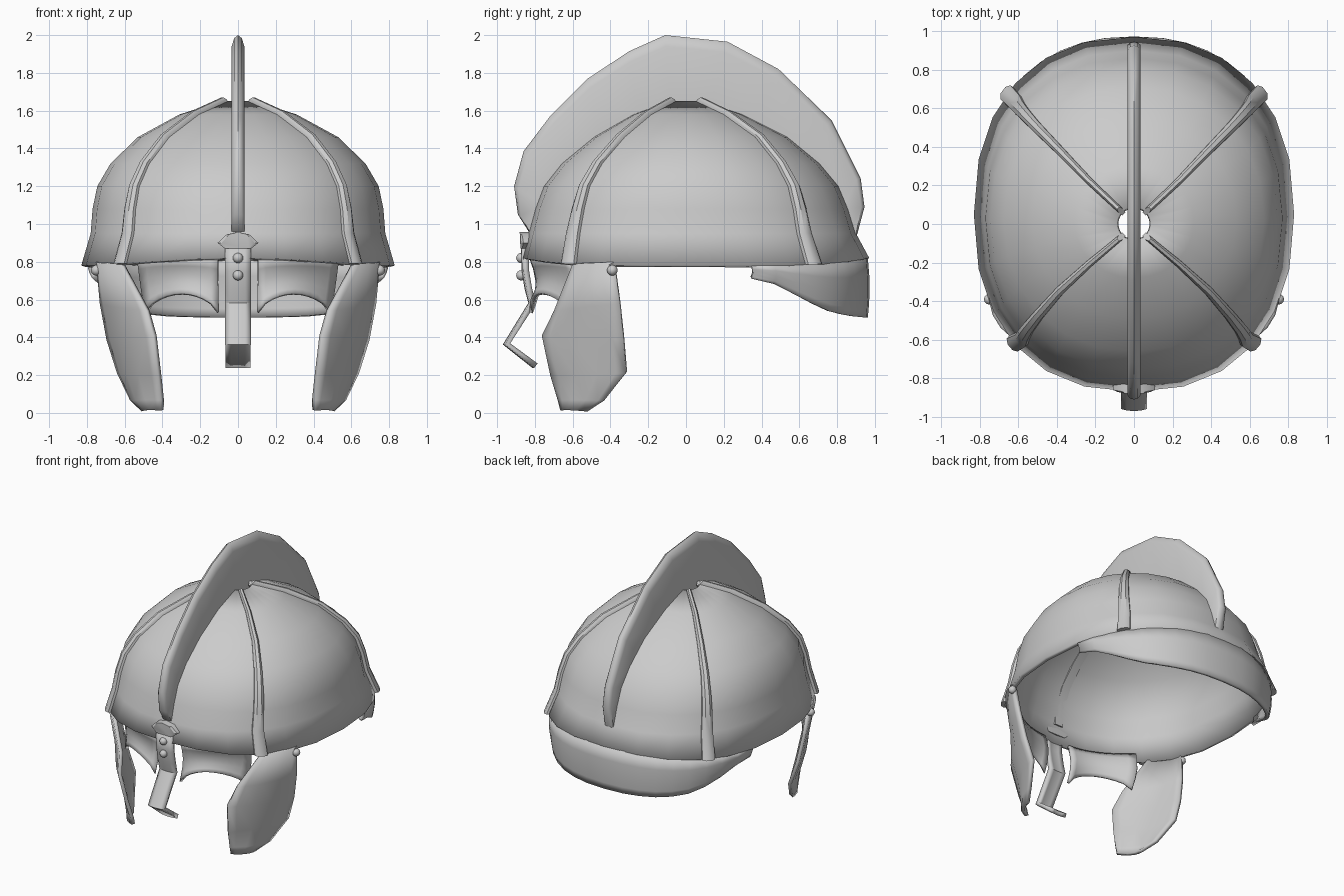
import bpy, bmesh
from math import sin, cos, pi, radians, copysign

if "Cube" in bpy.data.objects:
    bpy.data.objects.remove(bpy.data.objects["Cube"], do_unlink=True)

steel = bpy.data.materials.new("plain_grey")
steel.use_nodes = True
steel.diffuse_color = (0.6, 0.6, 0.6, 1)
steel.node_tree.nodes["Principled BSDF"].inputs["Base Color"].default_value = (0.6, 0.6, 0.6, 1)


def finish(name, bm, thickness=0, offset=0, mirror=False, angle=35):
    """Turn a bmesh into a smooth-shaded object with optional shell and mirror."""
    mesh = bpy.data.meshes.new(name)
    bm.to_mesh(mesh)
    bm.free()
    mesh.materials.append(steel)
    obj = bpy.data.objects.new(name, mesh)
    bpy.context.collection.objects.link(obj)
    bpy.ops.object.select_all(action='DESELECT')
    obj.select_set(True)
    bpy.context.view_layer.objects.active = obj
    bpy.ops.object.shade_smooth_by_angle(angle=radians(angle))
    if thickness:
        shell = obj.modifiers.new("shell", 'SOLIDIFY')
        shell.thickness = thickness
        shell.offset = offset
    if mirror:
        obj.modifiers.new("mirror", 'MIRROR').use_mirror_merge = False
    return obj


def loft(rows, closed=False, caps=False, recalc=True):
    """Skin a list of equally long point rows."""
    bm = bmesh.new()
    grid = [[bm.verts.new(p) for p in row] for row in rows]
    n = len(grid[0])
    for a, b in zip(grid, grid[1:]):
        for i in range(n if closed else n - 1):
            j = (i + 1) % n
            bm.faces.new((a[i], a[j], b[j], b[i]))
    if caps:
        bm.faces.new(grid[0])
        bm.faces.new(grid[-1])
    if recalc:
        bmesh.ops.recalc_face_normals(bm, faces=bm.faces)
    return bm


def interp(table, x):
    for (x0, y0), (x1, y1) in zip(table, table[1:]):
        if x <= x1:
            return y0 + (y1 - y0) * max(0, x - x0) / (x1 - x0)
    return table[-1][1]


# Bowl levels: height, half width, front depth, back depth
LEVELS = [(0.78, 0.83, 0.87, 0.97), (0.95, 0.78, 0.835, 0.9), (1.08, 0.77, 0.80, 0.86),
          (1.2, 0.745, 0.755, 0.81), (1.32, 0.675, 0.66, 0.71), (1.46, 0.53, 0.49, 0.54),
          (1.58, 0.31, 0.28, 0.3), (1.65, 0.09, 0.09, 0.09)]


def bowl_point(level, t, out=0):
    """Point on the rounded-oval bowl at angle t, pushed outwards by out."""
    z, rx, front, back = LEVELS[level]
    power = 2 / (2.3 - 0.3 * level / (len(LEVELS) - 1))
    c, s = cos(t), sin(t)
    x = (rx + out) * copysign(abs(c) ** power, c)
    y = (back - front) / 2 + ((front + back) / 2 + out) * copysign(abs(s) ** power, s)
    if level == 0:
        z += 0.04 * s ** 4
    return (x, y, z + out * level / 9)


# Bowl with flared rim and open crown
SIDES = 24
bowl = loft([[bowl_point(k, 2 * pi * i / SIDES) for i in range(SIDES)]
             for k in range(len(LEVELS))], closed=True, recalc=False)
finish("bowl", bowl, 0.03, -1)

# Four raised ribs, tapering towards the crown
for name, sign, base in (("back_ribs", 1, 40), ("front_ribs", -1, 44)):
    rows = []
    for k, level in enumerate(LEVELS):
        f = k / (len(LEVELS) - 1)
        t = sign * radians(base + (45 - base) * f)
        half = (0.05 - 0.035 * f) / level[1]
        rows.append([bowl_point(k, t + half * u, h) for u, h in
                     ((-1, -0.015), (-0.9, 0.012), (-0.4, 0.026), (0.4, 0.026),
                      (0.9, 0.012), (1, -0.015))])
    finish(name, loft(rows, closed=True, caps=True), mirror=True)

# Crest fin: outer and inner edge, each as (y, z)
OUTER = [(-0.82, 0.94), (-0.89, 1.05), (-0.91, 1.2), (-0.86, 1.385), (-0.72, 1.57),
         (-0.52, 1.77), (-0.3, 1.915), (-0.11, 2), (0.22, 1.965), (0.49, 1.82),
         (0.77, 1.55), (0.925, 1.24), (0.945, 1.09), (0.905, 0.94)]
INNER = [(-0.79, 0.93), (-0.79, 1), (-0.76, 1.1), (-0.71, 1.2), (-0.59, 1.33),
         (-0.45, 1.44), (-0.25, 1.55), (-0.08, 1.6), (0.12, 1.6), (0.35, 1.52),
         (0.6, 1.36), (0.77, 1.2), (0.83, 1.08), (0.86, 0.94)]
rows = []
for (oy, oz), (iy, iz) in zip(OUTER, INNER):
    rows.append([(x, iy + (oy - iy) * f, iz + (oz - iz) * f) for x, f in
                 ((-0.034, 0), (-0.034, 0.85), (-0.02, 0.96), (0, 1),
                  (0.02, 0.96), (0.034, 0.85), (0.034, 0))])
finish("crest", loft(rows, closed=True, caps=True), angle=50)

# Neck guard sweeping down around the back
DROP = [(0.29, 0.73), (0.46, 0.69), (0.73, 0.545), (0.85, 0.515), (0.95, 0.505)]
columns = []
STEPS = 18
for i in range(STEPS + 1):
    t = radians(16 + 148 * i / STEPS)
    x, y, z = bowl_point(0, t, -0.02)
    low = interp(DROP, y)
    columns.append([(x * (1 - 0.03 * f * f), y + 0.01 * sin(pi * f), z + (low - z) * f)
                    for f in (0, 0.3, 0.6, 0.85, 1)])
finish("neck_guard", loft(columns), 0.025)

# Cheek guards: front edge and back edge, top to bottom
FRONT = [(0.61, -0.59, 0.79), (0.475, -0.69, 0.54), (0.44, -0.755, 0.41),
         (0.415, -0.71, 0.2), (0.4, -0.67, 0.07), (0.4, -0.655, 0.015)]
BACK = [(0.74, -0.38, 0.8), (0.72, -0.35, 0.58), (0.685, -0.33, 0.39),
        (0.63, -0.315, 0.215), (0.56, -0.43, 0.07), (0.5, -0.52, 0.015)]
rows = []
for a, b in zip(FRONT, BACK):
    row = []
    for f in (0, 0.12, 0.35, 0.65, 0.88, 1):
        x, y, z = (p + (q - p) * f for p, q in zip(a, b))
        bulge = 0.03 * sin(pi * f)
        row.append((x + bulge, y - bulge / 2, z))
    rows.append(row)
finish("cheek_guards", loft(rows), 0.025, mirror=True)

# Brow plates with arched lower edges
columns = []
for i in range(11):
    u = i / 10
    bottom = 0.53 + 0.1 * sin(pi * u) ** 0.6 if 0 < u < 1 else 0.53
    col = []
    for v in (0, 0.2, 0.45, 0.7, 0.88, 1):
        col.append((0.105 + 0.425 * u - 0.04 * u * v,
                    -0.82 + 0.21 * u * u + 0.035 * sin(pi * v),
                    0.82 + (bottom - 0.82) * v))
    columns.append(col)
finish("brow_plates", loft(columns), 0.02, mirror=True)

# Nose guard: bent strip
PATH = [(-0.86, 0.88), (-0.855, 0.75), (-0.84, 0.66), (-0.82, 0.58),
        (-0.955, 0.365), (-0.805, 0.25)]
rows = [[(x, y + 2.5 * x * x, z) for x in (-0.064, -0.035, 0, 0.035, 0.064)] for y, z in PATH]
finish("nose_guard", loft(rows), 0.03)

# Small cap plate above the nose guard
SHAPE = [(-0.07, 0.87), (0.07, 0.87), (0.108, 0.9), (0.06, 0.945), (0, 0.957),
         (-0.06, 0.945), (-0.108, 0.9)]
rows = [[(x * s, y + x * x, z) for x, z in SHAPE]
        for y, s in ((-0.82, 1), (-0.872, 1), (-0.882, 0.8))]
finish("cap_plate", loft(rows, closed=True, caps=True))


# Rivets
def rivet(name, spot, radius, mirror=False):
    bm = bmesh.new()
    bmesh.ops.create_uvsphere(bm, u_segments=12, v_segments=8, radius=radius)
    bmesh.ops.translate(bm, verts=bm.verts, vec=spot)
    finish(name, bm, mirror=mirror, angle=60)


rivet("upper_nose_rivet", (0, -0.872, 0.82), 0.027)
rivet("lower_nose_rivet", (0, -0.872, 0.728), 0.027)
rivet("cheek_rivets", (0.75, -0.39, 0.755), 0.028, mirror=True)
